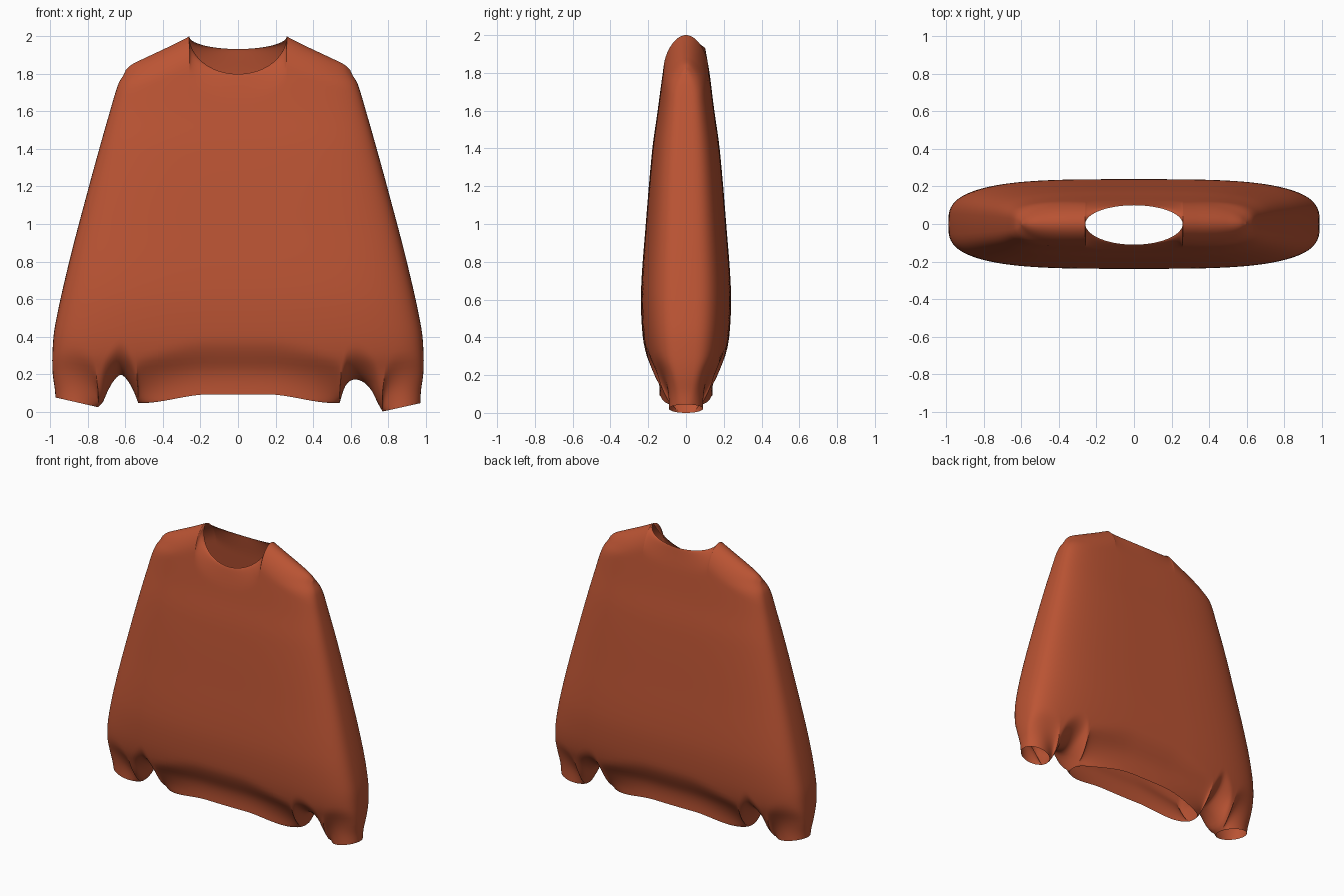
import bpy, bmesh, math

cube = bpy.data.objects.get("Cube")
if cube:
    bpy.data.objects.remove(cube)

ROWS = 64
NECK, SHOULDER, BASE = 0.26, 0.6, 0.98


def curve(keys, v):
    """Smooth interpolation through (position, value) keys."""
    if v <= keys[0][0]:
        return keys[0][1]
    if v >= keys[-1][0]:
        return keys[-1][1]
    i = max(k for k in range(len(keys) - 1) if keys[k][0] <= v)

    def slope(k):
        a, b = keys[max(k - 1, 0)], keys[min(k + 1, len(keys) - 1)]
        return (b[1] - a[1]) / (b[0] - a[0])
    (x0, y0), (x1, y1) = keys[i], keys[i + 1]
    d = x1 - x0
    t = (v - x0) / d
    h = t * t * (3 - 2 * t)
    return (y0 * (1 - h) + y1 * h + d * slope(i) * t * (1 - t) ** 2
            - d * slope(i + 1) * t * t * (1 - t))


def clamp(t):
    return min(1.0, max(0.0, t))


def smooth(t):
    t = clamp(t)
    return t * t * (3 - 2 * t)


def rounded(t):
    return math.sqrt(1 - (1 - clamp(t)) ** 2)


def oval(t, p):
    return max(0.0, 1 - abs(t) ** p) ** (1 / p)


def spaced(a, b, n):
    """Values from a to b, denser toward both ends."""
    return [a + (b - a) * (0.5 - 0.5 * math.cos(math.pi * i / n)) for i in range(n + 1)]


# Half width and half depth of the garment by height
WIDTH = [(0.0, 0.975), (0.1, 0.975), (0.2, 0.988), (0.3, 0.99), (0.45, 0.977),
         (0.8, 0.9), (1.2, 0.795), (1.4, 0.74), (1.6, 0.683), (1.75, 0.637),
         (1.82, 0.6), (2.0, 0.6)]
DEPTH = [(0.0, 0.14), (0.1, 0.15), (0.2, 0.175), (0.3, 0.212), (0.45, 0.233),
         (0.65, 0.238), (1.0, 0.213), (1.4, 0.178), (1.6, 0.15), (1.8, 0.125),
         (1.9, 0.112), (2.0, 0.1)]
SLOPE = [(0.26, 2.0), (0.36, 1.95), (0.5, 1.885), (0.57, 1.85), (0.6, 1.82)]

# Arch between hem and cuff for each side, then the outer cuff height
SIDES = {
    -1: ([(0.535, 0.045), (0.575, 0.145), (0.615, 0.195), (0.655, 0.17),
          (0.7, 0.105), (0.725, 0.05), (0.75, 0.023)], 0.075),
    1: ([(0.545, 0.045), (0.575, 0.14), (0.615, 0.17), (0.67, 0.155),
         (0.72, 0.105), (0.75, 0.045), (0.775, 0.0)], 0.045),
}


def bottom(x, arch, cuff_z):
    """Height, depth and roundness of the lower edge."""
    hem, inner = arch[0][0], arch[-1][0]
    if x < hem:
        o = oval(x / hem, 2.6)
        return 0.092 - 0.047 * smooth((x - 0.15) / 0.37), 0.14 * o, 1 - o
    if x <= inner:
        return curve(arch, x), 0.0, 1.0
    mid, half = (inner + BASE) / 2, (BASE - inner) / 2
    o = oval((x - mid) / half, 2)
    t = (x - inner) / (BASE - inner)
    return arch[-1][1] * (1 - t) + cuff_z * t, 0.09 * o, 1 - o


def top(x, dip, depth):
    """Height and depth of the neck edge or shoulder seam."""
    if x < NECK:
        s = oval(x / NECK, 2)
        return 2.0 - dip * s, depth * s
    return curve(SLOPE, x), 0.0


def add_panel(bm, side, face, dip, neck_depth):
    arch, cuff_z = SIDES[side]
    cuts = [0, NECK / SHOULDER, arch[0][0] / BASE, arch[-1][0] / BASE, 1]
    columns = [0]
    for a, b, n in zip(cuts, cuts[1:], (18, 10, 22, 20)):
        columns += spaced(a, b, n)[1:]
    grid = []
    for u in columns:
        zb, yb, seam = bottom(u * BASE, arch, cuff_z)
        zt, yt = top(u * SHOULDER, dip, neck_depth)
        line = []
        for z in spaced(zb, zt, ROWS):
            y = curve(DEPTH, z) * oval(u, 3.5)
            rise = (z - zb) / (0.3 - 0.12 * seam)
            blend = smooth(rise) * (1 - seam) + rounded(rise) * seam
            y = yb + (y - yb) * blend
            y = yt + (y - yt) * rounded((zt - z) / 0.16)
            line.append(bm.verts.new((side * u * curve(WIDTH, z), face * y, z)))
        grid.append(line)
    for a, b in zip(grid, grid[1:]):
        for i in range(ROWS):
            quad = (a[i], b[i], b[i + 1], a[i + 1])
            bm.faces.new(quad if side * face < 0 else quad[::-1])


# Sweater shell: front and back panels for each side, joined at the seams
bm = bmesh.new()
for side in SIDES:
    add_panel(bm, side, -1, 0.2, 0.11)
    add_panel(bm, side, 1, 0.067, 0.1)
bmesh.ops.remove_doubles(bm, verts=bm.verts[:], dist=0.00002)
bmesh.ops.dissolve_degenerate(bm, edges=bm.edges[:], dist=0.00001)
mesh = bpy.data.meshes.new("sweater")
bm.to_mesh(mesh)
bm.free()

sweater = bpy.data.objects.new("sweater", mesh)
bpy.context.collection.objects.link(sweater)

# Rust knit colour
rust = bpy.data.materials.new("rust_knit")
rust.use_nodes = True
colour = (0.5, 0.089, 0.034, 1)
rust.diffuse_color = colour
shader = next(n for n in rust.node_tree.nodes if n.type == "BSDF_PRINCIPLED")
shader.inputs["Base Color"].default_value = colour
shader.inputs["Roughness"].default_value = 0.9
mesh.materials.append(rust)
mesh.polygons.foreach_set("use_smooth", [True] * len(mesh.polygons))
